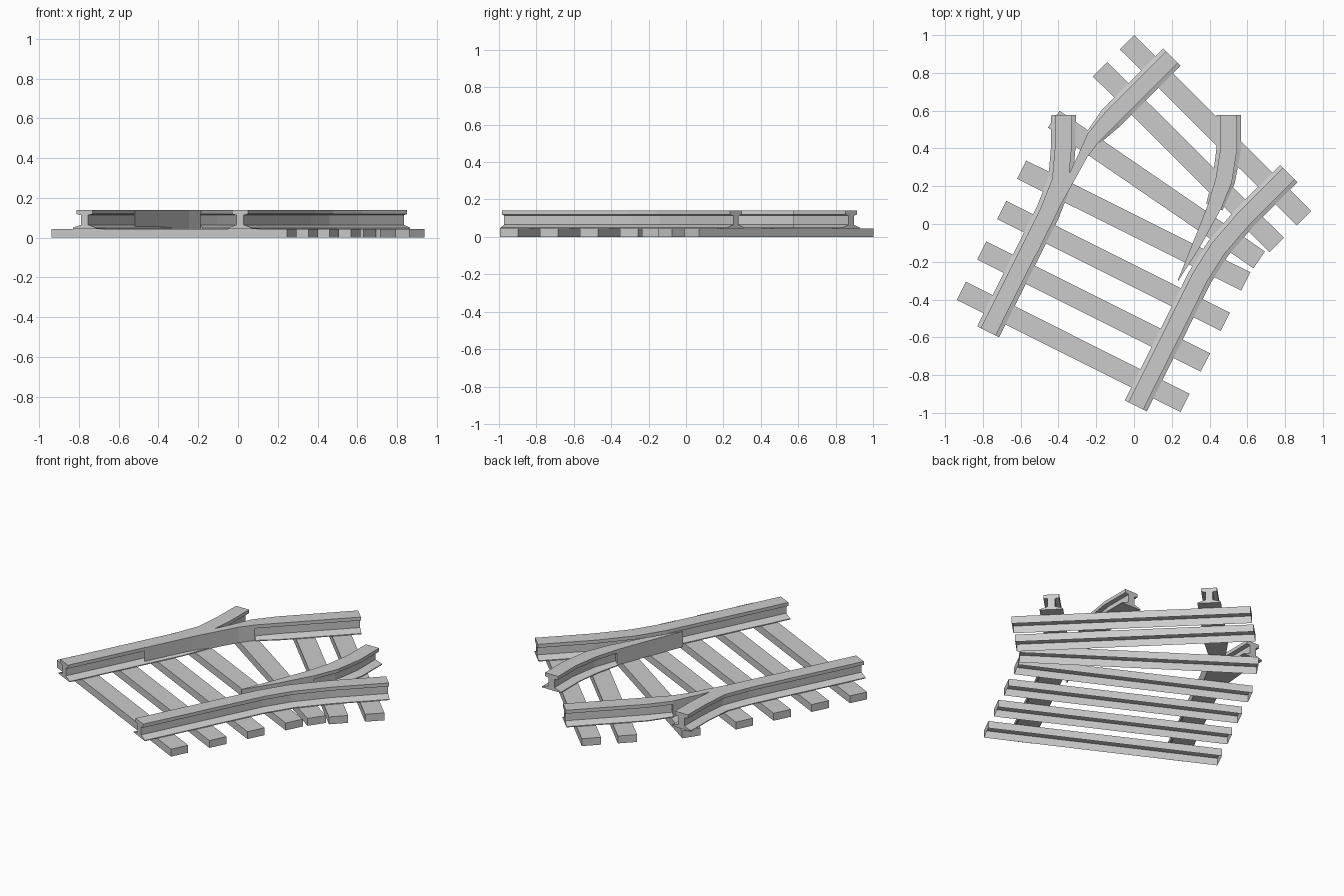
import bpy, bmesh
from mathutils import Vector

if "Cube" in bpy.data.objects:
    bpy.data.objects.remove(bpy.data.objects["Cube"])


def finish(bm, name):
    me = bpy.data.meshes.new(name)
    bm.to_mesh(me)
    bm.free()
    bpy.context.collection.objects.link(bpy.data.objects.new(name, me))


# Sleeper: a shallow box, hollow and open underneath
def sleeper(name, a, b, half=0.054, top=0.045):
    bm = bmesh.new()
    a, b = Vector((*a, 0)), Vector((*b, 0))
    d = (b - a).normalized()
    side = Vector((-d.y, d.x, 0)) * half
    low = [bm.verts.new(p) for p in (a - side, b - side, b + side, a + side)]
    high = [bm.verts.new(v.co + Vector((0, 0, top))) for v in low]
    bm.faces.new(high)
    for i in range(4):
        j = (i + 1) % 4
        bm.faces.new((low[i], low[j], high[j], high[i]))
    finish(bm, name)


# Rail: an I-section lofted through stations (x, y, foot, head, web half widths)
FULL = (0.065, 0.044, 0.02)


def rail(name, stations):
    bm = bmesh.new()
    pts = [Vector((s[0], s[1], 0)) for s in stations]
    rings = []
    for i, s in enumerate(stations):
        foot, head, web = s[2:] if len(s) > 2 else FULL
        # direction averaged over the neighbouring segments
        before = next((pts[i] - p for p in reversed(pts[:i])
                       if (pts[i] - p).length > 1e-4), None)
        after = next((p - pts[i] for p in pts[i + 1:]
                      if (p - pts[i]).length > 1e-4), None)
        d = sum((v.normalized() for v in (before, after) if v), Vector())
        d.normalize()
        side = Vector((d.y, -d.x, 0))
        half = [(foot, 0.045), (foot, 0.05), (web, 0.065),
                (web, 0.114), (head, 0.119), (head, 0.14)]
        outline = half + [(-x, z) for x, z in reversed(half)]
        rings.append([bm.verts.new(pts[i] + side * x + Vector((0, 0, z)))
                      for x, z in outline])
    n = len(rings[0])
    for r, q in zip(rings, rings[1:]):
        for k in range(n):
            m = (k + 1) % n
            bm.faces.new((r[k], r[m], q[m], q[k]))
    bm.faces.new(rings[0][::-1])
    bm.faces.new(rings[-1])
    bmesh.ops.recalc_face_normals(bm, faces=bm.faces)
    finish(bm, name)


def slab(x, y, w):
    return (x, y, w, w, w)


# Sleepers, fanning round from the straight track to the branch
for i, (a, b) in enumerate([
        ((-0.914, -0.354), (0.27, -0.947)),
        ((-0.806, -0.14), (0.378, -0.733)),
        ((-0.70, 0.074), (0.484, -0.518)),
        ((-0.595, 0.288), (0.592, -0.304)),
        ((-0.425, 0.555), (0.663, -0.19)),
        ((-0.18, 0.82), (0.756, -0.112)),
        ((-0.037, 0.963), (0.90, 0.03))]):
    sleeper(f"sleeper_{i + 1}", a, b)

# Outer rails
rail("left_outer_rail", [(-0.772, -0.571), (-0.455, 0.065), (-0.39, 0.23),
                         (-0.375, 0.40), (-0.373, 0.577)])
rail("right_outer_rail", [(0.01, -0.963), (0.35, -0.28), (0.445, -0.13),
                          (0.59, 0.038), (0.82, 0.267)])

# Switch blades: flat-sided wedge at the tip, then full rail section
rail("left_switch_blade", [
    slab(-0.518, -0.16, 0.002), slab(-0.396, 0.117, 0.015),
    slab(-0.268, 0.368, 0.025), slab(-0.217, 0.455, 0.036),
    (-0.217, 0.455, 0.046, 0.037, 0.02), (-0.12, 0.563), (0.20, 0.883)])
rail("right_switch_blade", [
    slab(0.233, -0.30, 0.002), slab(0.333, -0.106, 0.022),
    slab(0.425, 0.09, 0.036),
    (0.425, 0.09, 0.046, 0.037, 0.02), (0.475, 0.23, 0.06, 0.044, 0.02),
    (0.502, 0.40), (0.502, 0.577)])
